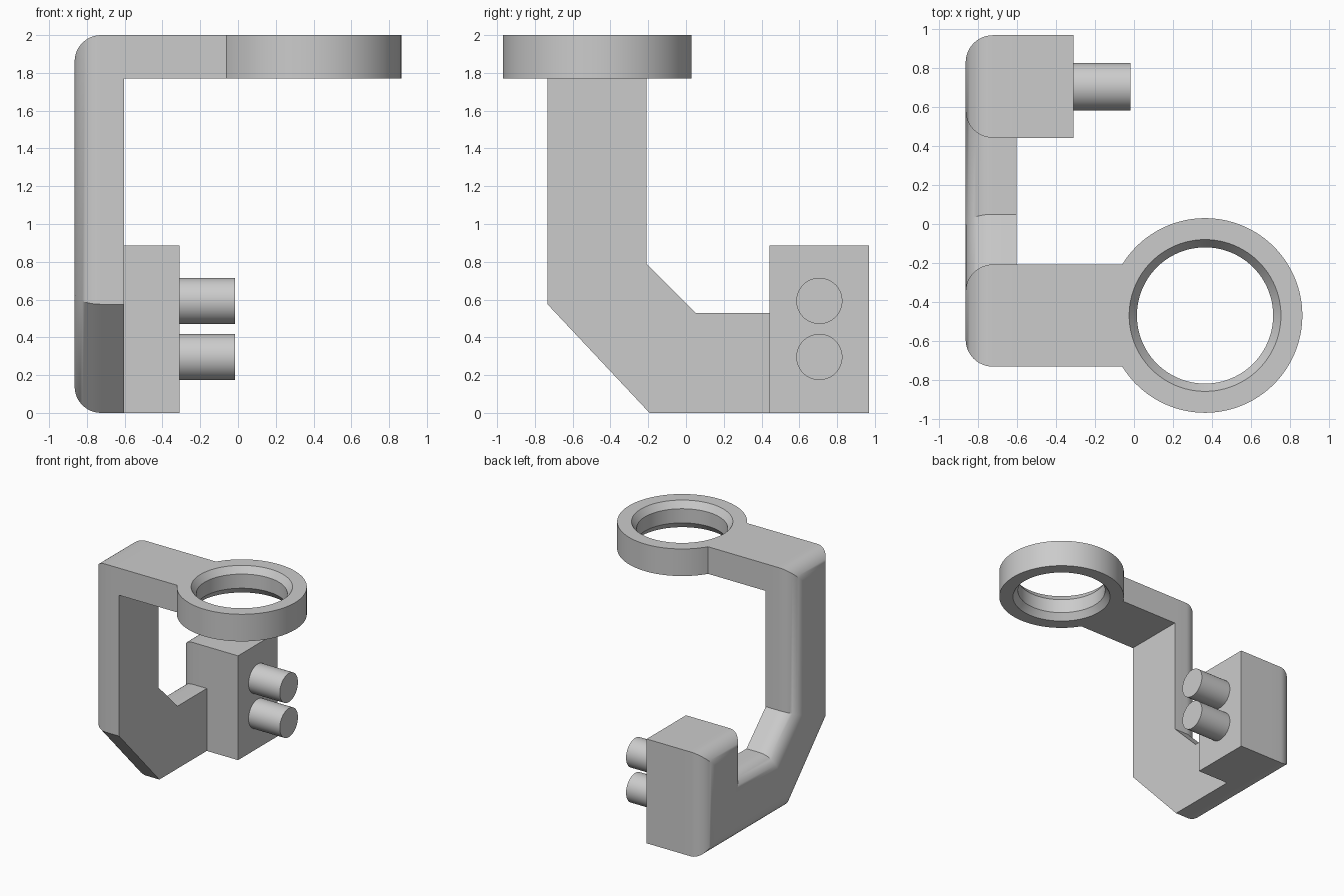
import bpy, bmesh, math
from mathutils import Vector, Matrix

if "Cube" in bpy.data.objects:
    bpy.data.objects.remove(bpy.data.objects["Cube"])

grey = bpy.data.materials.new("light_grey")
grey.diffuse_color = (0.6, 0.6, 0.6, 1)
grey.use_nodes = True
grey.node_tree.nodes["Principled BSDF"].inputs["Base Color"].default_value = grey.diffuse_color


def finish(name, bm, angle=30):
    """Turn a bmesh into a named, shaded object."""
    bmesh.ops.remove_doubles(bm, verts=bm.verts, dist=1e-5)
    bmesh.ops.recalc_face_normals(bm, faces=bm.faces)
    me = bpy.data.meshes.new(name)
    bm.to_mesh(me)
    bm.free()
    me.materials.append(grey)
    ob = bpy.data.objects.new(name, me)
    bpy.context.collection.objects.link(ob)
    bpy.ops.object.select_all(action='DESELECT')
    ob.select_set(True)
    bpy.context.view_layer.objects.active = ob
    bpy.ops.object.shade_smooth_by_angle(angle=math.radians(angle))
    return ob


def bridge(bm, a, b):
    """Quads between two closed vertex loops."""
    n = len(a)
    for i in range(n):
        j = (i + 1) % n
        bm.faces.new((a[i], a[j], b[j], b[i]))


def inset(points, d):
    """Mitred inward offset of a counter-clockwise polygon."""
    out = []
    n = len(points)
    for i in range(n):
        p, q, r = (Vector(points[k % n]) for k in (i - 1, i, i + 1))
        e1, e2 = (q - p).normalized(), (r - q).normalized()
        n1, n2 = Vector((-e1.y, e1.x)), Vector((-e2.y, e2.x))
        out.append(q + (n1 + n2) * (d / (1 + n1.dot(n2))))
    return out


X0, X1, X2 = -0.865, -0.603, -0.31      # outer side, inner side, block end
Y0, Y1, Y2, Y3 = -0.733, -0.208, 0.443, 0.97
FILLET = 0.14

# Side bracket: bent profile with a rounded outer edge
profile = [(Y0, 2), (Y0, 0.575), (-0.193, 0), (Y3, 0), (Y3, 0.885),
           (Y2, 0.885), (Y2, 0.53), (0.05, 0.53), (Y1, 0.788), (Y1, 2)]
bm = bmesh.new()
loops = [[bm.verts.new((X1, y, z)) for y, z in profile]]
steps = 12
for s in range(steps + 1):
    t = math.pi / 2 * s / steps
    x = X0 + FILLET * (1 - math.sin(t))
    loops.append([bm.verts.new((x, p[0], p[1]))
                  for p in inset(profile, FILLET * (1 - math.cos(t)))])
for a, b in zip(loops, loops[1:]):
    bridge(bm, a, b)
bm.faces.new(loops[0])
bm.faces.new(loops[-1])
finish("side_bracket", bm)

# Connector block
bm = bmesh.new()
size = (X2 - X1, Y3 - Y2, 0.885)
centre = ((X1 + X2) / 2, (Y2 + Y3) / 2, 0.4425)
bmesh.ops.create_cube(bm, size=1, matrix=Matrix.Translation(centre) @ Matrix.Diagonal((*size, 1)))
finish("connector_block", bm)

# Two pegs
for name, z in (("lower_peg", 0.296), ("upper_peg", 0.593)):
    bm = bmesh.new()
    bmesh.ops.create_cone(bm, cap_ends=True, segments=64, radius1=0.122, radius2=0.122,
                          depth=0.295, matrix=Matrix.Translation((-0.1645, 0.706, z))
                          @ Matrix.Rotation(math.pi / 2, 4, 'Y'))
    finish(name, bm)

# Top arm and ring in one outline, with a bore chamfered at both ends
CX, CY, R, Z0, Z1 = 0.365, -0.47, 0.5, 1.77, 2.0
start = math.pi - math.asin((Y1 - CY) / R)
count = 96
outline = [(X1, Y1), (X1, Y0)]
for i in range(count + 1):
    a = -start + 2 * start * i / count
    outline.append((CX + R * math.cos(a), CY + R * math.sin(a)))
bm = bmesh.new()
rims = [[bm.verts.new((x, y, z)) for x, y in outline] for z in (Z0, Z1)]
bridge(bm, *rims)
bores = []
for r, z in ((0.39, Z0), (0.35, Z0 + 0.055), (0.35, Z1 - 0.055), (0.39, Z1)):
    bores.append([bm.verts.new((CX + r * math.cos(a), CY + r * math.sin(a), z))
                  for a in (2 * math.pi * i / count for i in range(count))])
for a, b in zip(bores, bores[1:]):
    bridge(bm, a, b)
for rim, bore in ((rims[0], bores[0]), (rims[1], bores[-1])):
    edges = [bm.edges.get((loop[i - 1], loop[i])) for loop in (rim, bore)
             for i in range(len(loop))]
    bmesh.ops.triangle_fill(bm, edges=edges, use_beauty=True)
finish("ring_arm", bm, 25)
